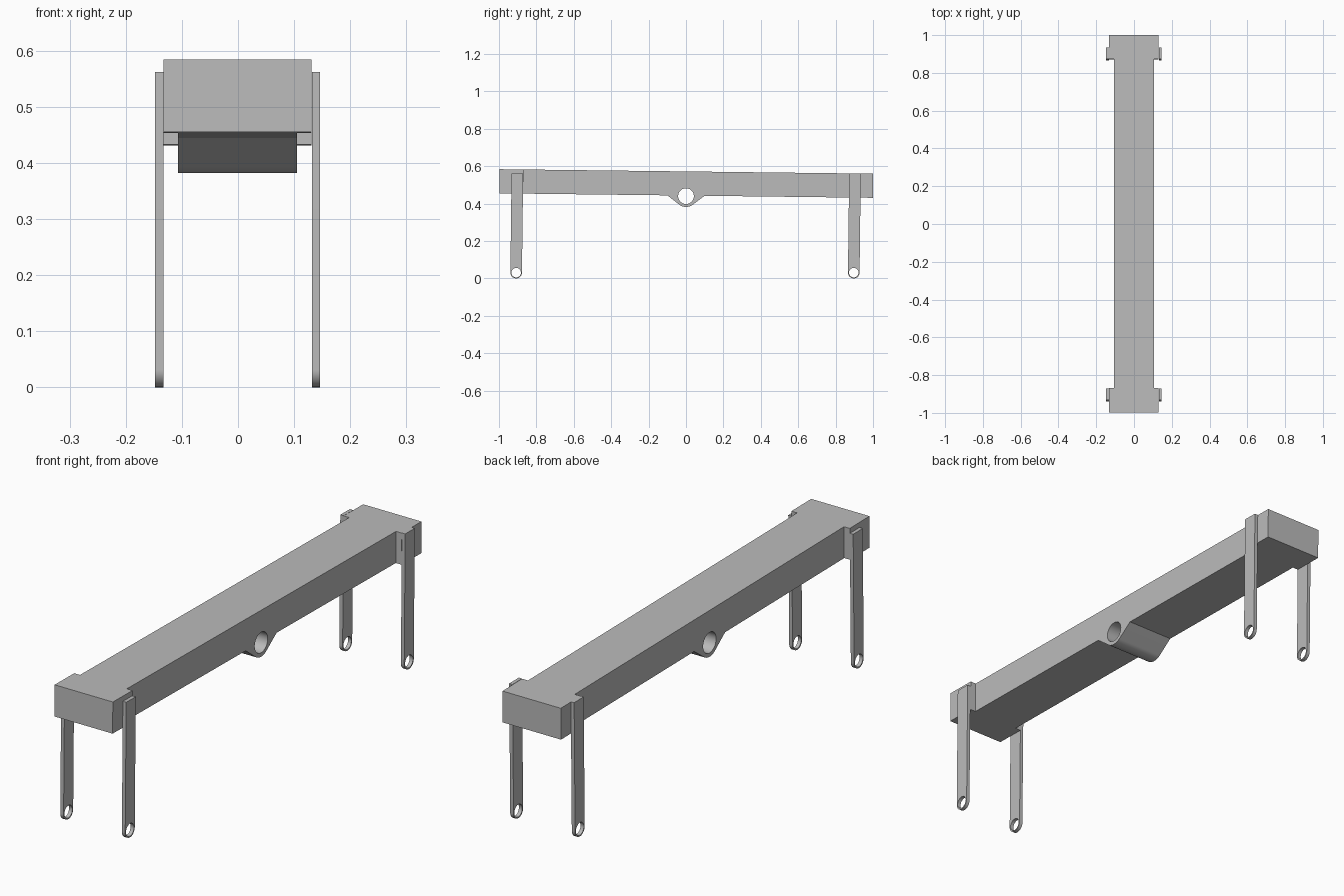
import bpy, bmesh
from math import sin, cos, pi, radians, asin
from mathutils import Matrix, Vector

cube = bpy.data.objects.get("Cube")
if cube:
    bpy.data.objects.remove(cube)

grey = bpy.data.materials.new("plain_grey")
grey.use_nodes = True
grey.diffuse_color = (0.5, 0.5, 0.5, 1)
grey.node_tree.nodes["Principled BSDF"].inputs["Base Color"].default_value = (0.5, 0.5, 0.5, 1)

TILT = Matrix.Rotation(-0.012, 4, 'X')
PIVOT = Vector((-0.001, 0, 0.44))


def arc(r, start, end, n):
    """Points (y, z) along an arc, angles in radians."""
    return [(r * cos(start + (end - start) * i / n), r * sin(start + (end - start) * i / n))
            for i in range(n + 1)]


def plate(name, loops, width, location):
    """Extrude a side outline, with optional holes, along x."""
    bm = bmesh.new()
    edges = []
    for loop in loops:
        vs = [bm.verts.new((-width / 2, y, z)) for y, z in loop]
        edges += [bm.edges.new((a, b)) for a, b in zip(vs, vs[1:] + vs[:1])]
    bmesh.ops.triangle_fill(bm, edges=edges, use_beauty=True, use_dissolve=False)
    side = bmesh.ops.extrude_face_region(bm, geom=bm.faces[:], use_keep_orig=True)
    moved = [g for g in side["geom"] if isinstance(g, bmesh.types.BMVert)]
    bmesh.ops.translate(bm, verts=moved, vec=(width, 0, 0))
    bmesh.ops.recalc_face_normals(bm, faces=bm.faces[:])
    mesh = bpy.data.meshes.new(name)
    bm.to_mesh(mesh)
    bm.free()
    mesh.materials.append(grey)
    ob = bpy.data.objects.new(name, mesh)
    bpy.context.collection.objects.link(ob)
    ob.matrix_world = Matrix.Translation(location) @ TILT
    bpy.ops.object.select_all(action='DESELECT')
    ob.select_set(True)
    bpy.context.view_layer.objects.active = ob
    bpy.ops.object.shade_smooth_by_angle(angle=radians(30))
    return ob


def hole(r):
    return arc(r, 0, 2 * pi, 48)[:-1]


# Main beam with the rounded pivot hub below it
BOTTOM, TOP, INNER, END = 0.003, 0.132, 0.871, 0.9985
HUB_R, HUB_Y = 0.058, 0.1
lean = asin(HUB_R / HUB_Y)
hub = arc(HUB_R, -pi / 2 - lean, -pi / 2 + lean, 24)
beam = ([(-INNER, TOP), (-INNER, BOTTOM), (-HUB_Y, BOTTOM)] + hub
        + [(HUB_Y, BOTTOM), (INNER, BOTTOM), (INNER, TOP)])
plate("beam", [beam, hole(0.042)], 0.212, PIVOT)

# Wider blocks at both ends, each with a pair of hanging arms
ARM_R, ARM_TOP, ARM_W = 0.031, 0.531, 0.015
arm = arc(ARM_R, -pi, 0, 32) + [(ARM_R, ARM_TOP), (-ARM_R, ARM_TOP)]
for end, sign in (("front", -1), ("back", 1)):
    block = [(sign * y, z) for y, z in
             ((INNER, BOTTOM), (END, BOTTOM), (END, TOP), (INNER, TOP))]
    plate(end + "_block", [block], 0.264, PIVOT)
    for side, sx in (("right", -1), ("left", 1)):
        plate(f"{end}_{side}_arm", [arm, hole(0.0255)], ARM_W,
              Vector((sx * 0.1395 - 0.0005, sign * 0.9025 - 0.0055, ARM_R)))
